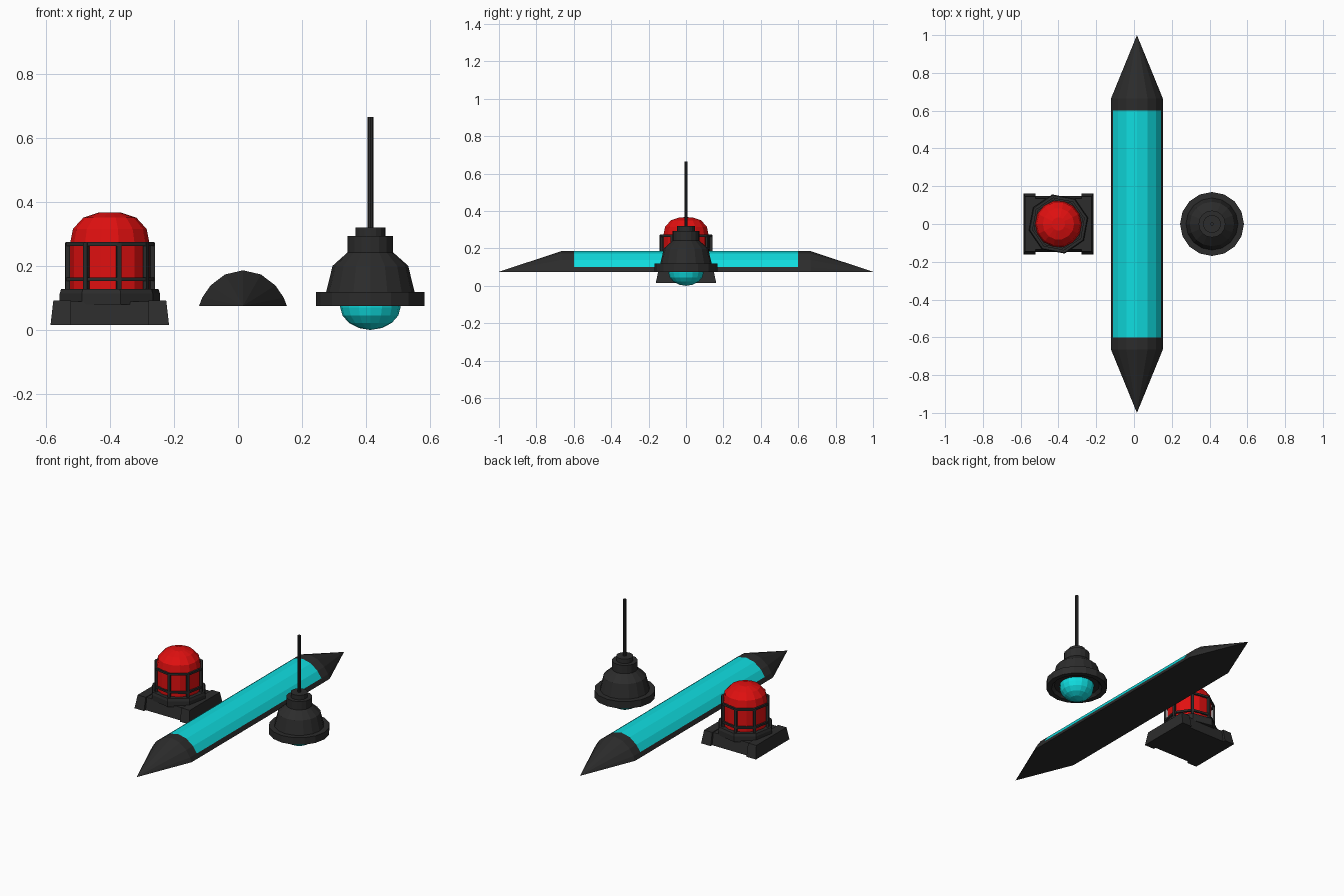
import bpy, bmesh, math
from mathutils import Vector

if "Cube" in bpy.data.objects:
    bpy.data.objects.remove(bpy.data.objects["Cube"])


def material(name, rgb):
    m = bpy.data.materials.new(name)
    m.diffuse_color = (*rgb, 1)
    m.use_nodes = True
    m.node_tree.nodes["Principled BSDF"].inputs["Base Color"].default_value = m.diffuse_color
    return m


BLACK = material("dark_metal", (0.025, 0.025, 0.025))
RED = material("red_glass", (0.75, 0.005, 0.005))
CYAN = material("cyan_glass", (0.005, 0.72, 0.74))


def finish(name, bm, *mats):
    bmesh.ops.recalc_face_normals(bm, faces=bm.faces)
    me = bpy.data.meshes.new(name)
    bm.to_mesh(me)
    bm.free()
    for m in mats:
        me.materials.append(m)
    ob = bpy.data.objects.new(name, me)
    bpy.context.collection.objects.link(ob)
    return ob


def lathe(name, profile, cx, mat, sides=16, phase=0.0, closed=False):
    """Revolve (radius, z) points about a vertical axis at x = cx."""
    bm = bmesh.new()
    rings = []
    for r, z in profile:
        if r == 0:
            rings.append([bm.verts.new((cx, 0, z))] * sides)
            continue
        angles = [phase + math.tau * i / sides for i in range(sides)]
        rings.append([bm.verts.new((cx + r * math.cos(a), r * math.sin(a), z)) for a in angles])
    pairs = list(zip(rings, rings[1:])) + ([(rings[-1], rings[0])] if closed else [])
    for a, b in pairs:
        for i in range(sides):
            j = (i + 1) % sides
            bm.faces.new(list(dict.fromkeys((a[i], a[j], b[j], b[i]))))
    return finish(name, bm, mat)


def tapered_box(name, bottom, top, z0, z1, mat):
    """Box from a bottom to a top rectangle, each (x0, x1, y0, y1)."""
    bm = bmesh.new()
    vs = []
    for (x0, x1, y0, y1), z in ((bottom, z0), (top, z1)):
        vs += [bm.verts.new((x, y, z)) for x, y in ((x0, y0), (x1, y0), (x1, y1), (x0, y1))]
    bm.faces.new(vs[:4])
    bm.faces.new(vs[4:])
    for i in range(4):
        j = (i + 1) % 4
        bm.faces.new((vs[i], vs[j], vs[j + 4], vs[i + 4]))
    return finish(name, bm, mat)


# --- Red beacon -----------------------------------------------------------
BX = -0.40
TURN = math.radians(12)
tapered_box("beacon_base", (BX - .16, BX + .16, -.147, .147),
            (BX - .16, BX + .16, -.135, .135), .015, .088, BLACK)
for side, label in ((-1, "left"), (1, "right")):
    xs = sorted((BX + side * .121, BX + side * .185))
    xt = sorted((BX + side * .121, BX + side * .176))
    tapered_box(f"beacon_foot_{label}", (*xs, -.162, .162), (*xt, -.145, .145), .015, .092, BLACK)
lathe("beacon_collar", [(0, .08), (.16, .08), (.16, .113), (.155, .128), (0, .128)],
      BX, BLACK, 8, TURN)
lathe("beacon_lens", [(0, .12), (.124, .12), (.124, .27), (.115, .315), (.083, .350),
                      (.035, .366), (0, .367)], BX, RED, 14)
# cage rings and uprights
for z, label in ((.158, "lower"), (.268, "upper")):
    lathe(f"cage_ring_{label}", [(.130, z - .006), (.142, z - .006), (.142, z + .006), (.130, z + .006)],
          BX, BLACK, 8, TURN, closed=True)
for i in range(8):
    a = TURN + i * math.tau / 8
    bar = tapered_box(f"cage_bar_{i + 1}", (-.007, .007, -.007, .007), (-.007, .007, -.007, .007),
                      .12, .272, BLACK)
    bar.location = (BX + .135 * math.cos(a), .135 * math.sin(a), 0)
    bar.rotation_euler.z = a

# --- Long half-round tube light -------------------------------------------
TX, TZ = 0.0155, 0.075
arc = [(-.137, 0), (-.127, .026), (-.101, .064), (-.056, .098), (0, .111),
       (.056, .098), (.101, .064), (.127, .026), (.137, 0)]
bm = bmesh.new()
rows = [[bm.verts.new((TX + x, y, TZ + z)) for x, z in arc] for y in (-.665, -.6, .6, .665)]
n = len(arc)
for r, (a, b) in enumerate(zip(rows, rows[1:])):
    for i in range(n - 1):
        f = bm.faces.new((a[i], a[i + 1], b[i + 1], b[i]))
        f.material_index = 1 if r == 1 and 0 < i < n - 2 else 0
    bm.faces.new((a[0], a[-1], b[-1], b[0]))
# pointed ends, flat on the underside
for row, y in ((rows[0], -1), (rows[-1], 1)):
    tip = bm.verts.new((TX, y, TZ))
    for i in range(n):
        bm.faces.new((row[i], row[(i + 1) % n], tip))
finish("tube_light", bm, BLACK, CYAN)

# --- Hanging lamp ---------------------------------------------------------
PX = 0.413
lathe("pendant_housing", [(0, .32), (.047, .32), (.047, .293), (.071, .293), (.071, .242),
                          (.118, .2), (.138, .118), (.169, .118), (.169, .075),
                          (.14, .075), (.125, .092), (0, .092)], PX, BLACK, 16)
lathe("pendant_bulb", [(.095, .095), (.094, .07), (.087, .045), (.067, .022),
                       (.036, .006), (0, 0)], PX, CYAN, 16)
lathe("pendant_rod", [(0, .31), (.009, .31), (.009, .665), (0, .665)], PX, BLACK, 8)
